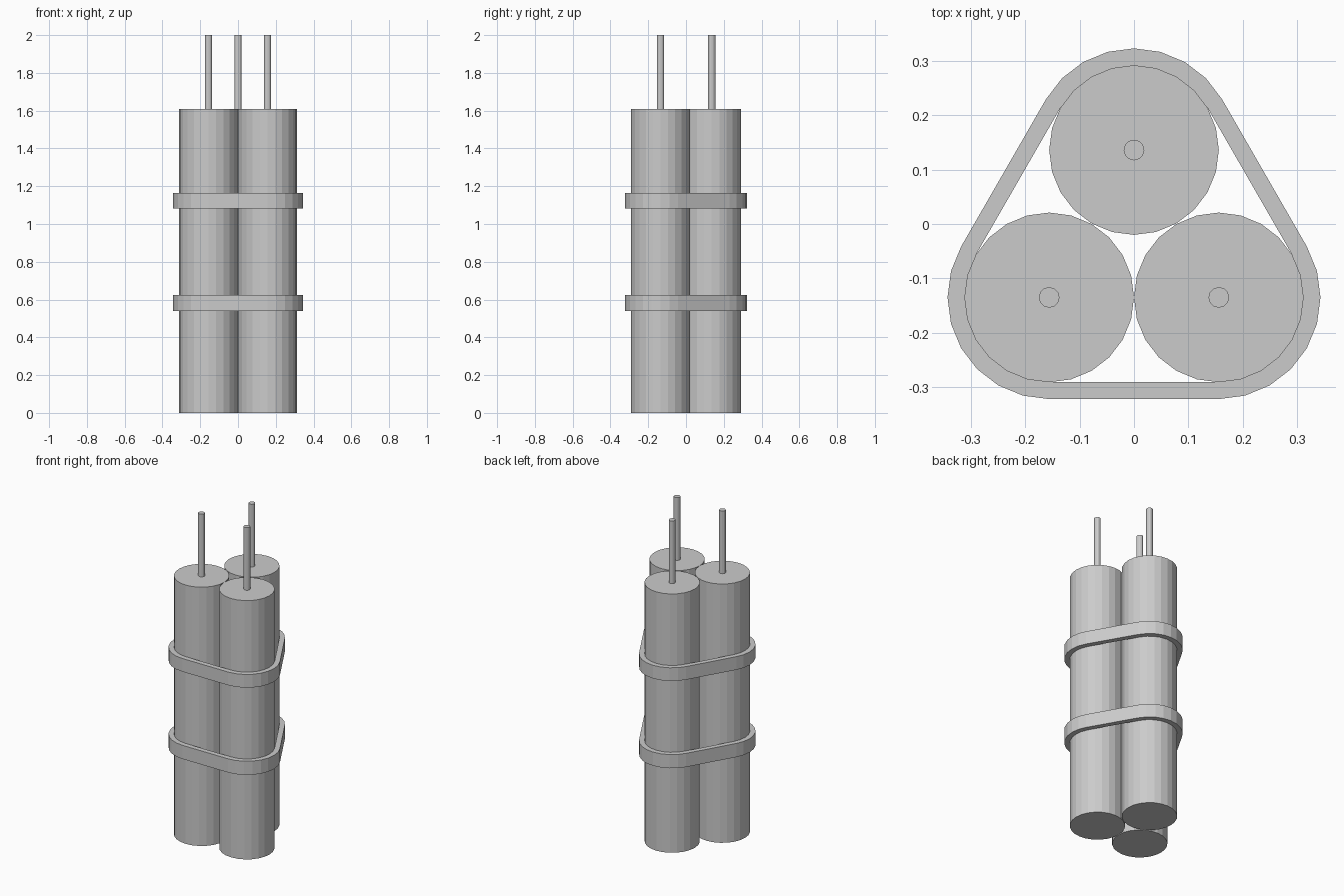
import bpy, bmesh
from math import cos, sin, radians

if "Cube" in bpy.data.objects:
    bpy.data.objects.remove(bpy.data.objects["Cube"])

R = 0.156
CENTRES = [(0.156, -0.135), (0.0, 0.136), (-0.156, -0.135)]


def rod(name, x, y, radius, z0, z1, sides):
    bpy.ops.mesh.primitive_cylinder_add(vertices=sides, radius=radius, depth=z1 - z0,
                                        location=(x, y, (z0 + z1) / 2))
    bpy.context.object.name = name


def outline(radius):
    # rounded triangle wrapped around the three tubes
    pts = []
    for (cx, cy), start in zip(CENTRES, (-90, 30, 150)):
        for i in range(9):
            a = radians(start + i * 15)
            pts.append((cx + radius * cos(a), cy + radius * sin(a)))
    return pts


def band(name, z0, z1):
    bm = bmesh.new()
    loops = [[bm.verts.new((x, y, z)) for x, y in outline(r)]
             for r, z in ((R, z0), (R + 0.031, z0), (R + 0.031, z1), (R, z1))]
    n = len(loops[0])
    for k in range(4):
        a, b = loops[k], loops[(k + 1) % 4]
        for i in range(n):
            j = (i + 1) % n
            bm.faces.new((a[i], a[j], b[j], b[i]))
    bmesh.ops.recalc_face_normals(bm, faces=bm.faces)
    mesh = bpy.data.meshes.new(name)
    bm.to_mesh(mesh)
    bm.free()
    bpy.context.collection.objects.link(bpy.data.objects.new(name, mesh))


# Tubes, each with a thin rod on top
for i, (x, y) in enumerate(CENTRES, 1):
    rod(f"tube_{i}", x, y, R, 0.0, 1.61, 24)
    rod(f"top_rod_{i}", x, y, 0.019, 1.61, 2.0, 12)

# Straps holding the tubes together
band("lower_strap", 0.54, 0.625)
band("upper_strap", 1.083, 1.165)
